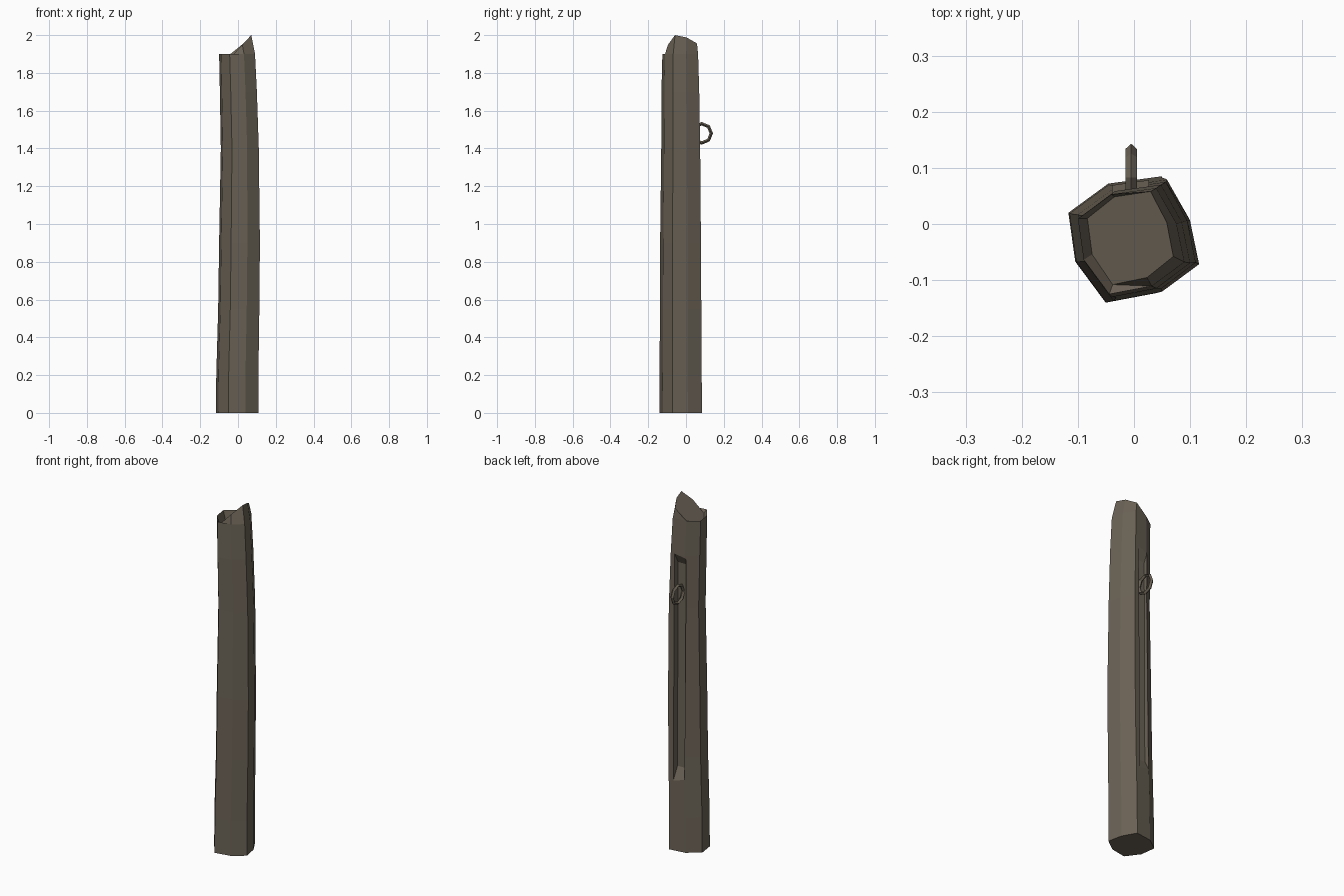
import bpy, bmesh, math

if "Cube" in bpy.data.objects:
    bpy.data.objects.remove(bpy.data.objects["Cube"])

wood = bpy.data.materials.new("weathered wood")
wood.diffuse_color = (0.145, 0.122, 0.092, 1)
wood.use_nodes = True
wood.node_tree.nodes["Principled BSDF"].inputs["Base Color"].default_value = wood.diffuse_color


def add_object(name, bm):
    bmesh.ops.recalc_face_normals(bm, faces=bm.faces[:])
    mesh = bpy.data.meshes.new(name)
    bm.to_mesh(mesh)
    bm.free()
    mesh.materials.append(wood)
    obj = bpy.data.objects.new(name, mesh)
    bpy.context.collection.objects.link(obj)
    return obj


# Uneven eight-sided outline of the post, scaled to unit bounds
outline = [(-0.12, 0.02), (-0.107, -0.067), (-0.05, -0.14), (0.045, -0.123),
           (0.118, -0.072), (0.10, 0.01), (0.055, 0.085), (-0.045, 0.072)]
unit = [((x + 0.12) / 0.238, (y + 0.14) / 0.225) for x, y in outline]


def section(x0, x1, y0, y1):
    return [(x0 + u * (x1 - x0), y0 + v * (y1 - y0)) for u, v in unit]


# Post: slightly bent stack of sections (z, x range, y range)
levels = [(0.00, -0.117, 0.109, -0.140, 0.085),
          (0.20, -0.115, 0.108, -0.140, 0.083),
          (0.55, -0.105, 0.113, -0.138, 0.081),
          (0.90, -0.100, 0.116, -0.137, 0.079),
          (1.40, -0.091, 0.110, -0.131, 0.075),
          (1.70, -0.096, 0.100, -0.130, 0.070),
          (1.90, -0.100, 0.090, -0.125, 0.064)]
bm = bmesh.new()
rings = [[bm.verts.new((x, y, z)) for x, y in section(*b)] for z, *b in levels]
# Broken top: slanted plane, sunk on the left and rising to a point on the right
rings.append([bm.verts.new((x, y, 2 + (x - 0.07) * 1.08))
              for x, y in section(-0.083, 0.07, -0.108, 0.058)])
for low, high in zip(rings, rings[1:]):
    for i in range(8):
        j = (i + 1) % 8
        bm.faces.new((low[i], low[j], high[j], high[i]))
bm.faces.new(rings[0][::-1])
bm.faces.new(rings[-1])
post = add_object("post", bm)

# Groove cutter with sloped ends, for the back face
bm = bmesh.new()
profile = [(0.12, 0.32), (0.04, 0.47), (0.035, 1.64), (0.12, 1.80)]
left, right = ([bm.verts.new((x, y, z)) for y, z in profile] for x in (-0.038, 0.026))
bm.faces.new(left)
bm.faces.new(right[::-1])
for i in range(4):
    j = (i + 1) % 4
    bm.faces.new((left[i], right[i], right[j], left[j]))
cutter = add_object("groove_cutter", bm)
cutter.hide_render = True
cutter.hide_set(True)
cut = post.modifiers.new("groove", 'BOOLEAN')
cut.operation = 'DIFFERENCE'
cut.solver = 'EXACT'
cut.object = cutter

# Eight-sided ring with a diamond section, standing out of the groove
bm = bmesh.new()
loops = []
for i in range(8):
    a = i * math.tau / 8
    loops.append([bm.verts.new((-0.005 + dx, 0.083 + r * math.cos(a), 1.48 + r * math.sin(a)))
                  for dx, r in ((0, 0.06), (0.01, 0.051), (0, 0.042), (-0.01, 0.051))])
for i in range(8):
    a, b = loops[i], loops[(i + 1) % 8]
    for k in range(4):
        m = (k + 1) % 4
        bm.faces.new((a[k], a[m], b[m], b[k]))
add_object("tie_ring", bm)
